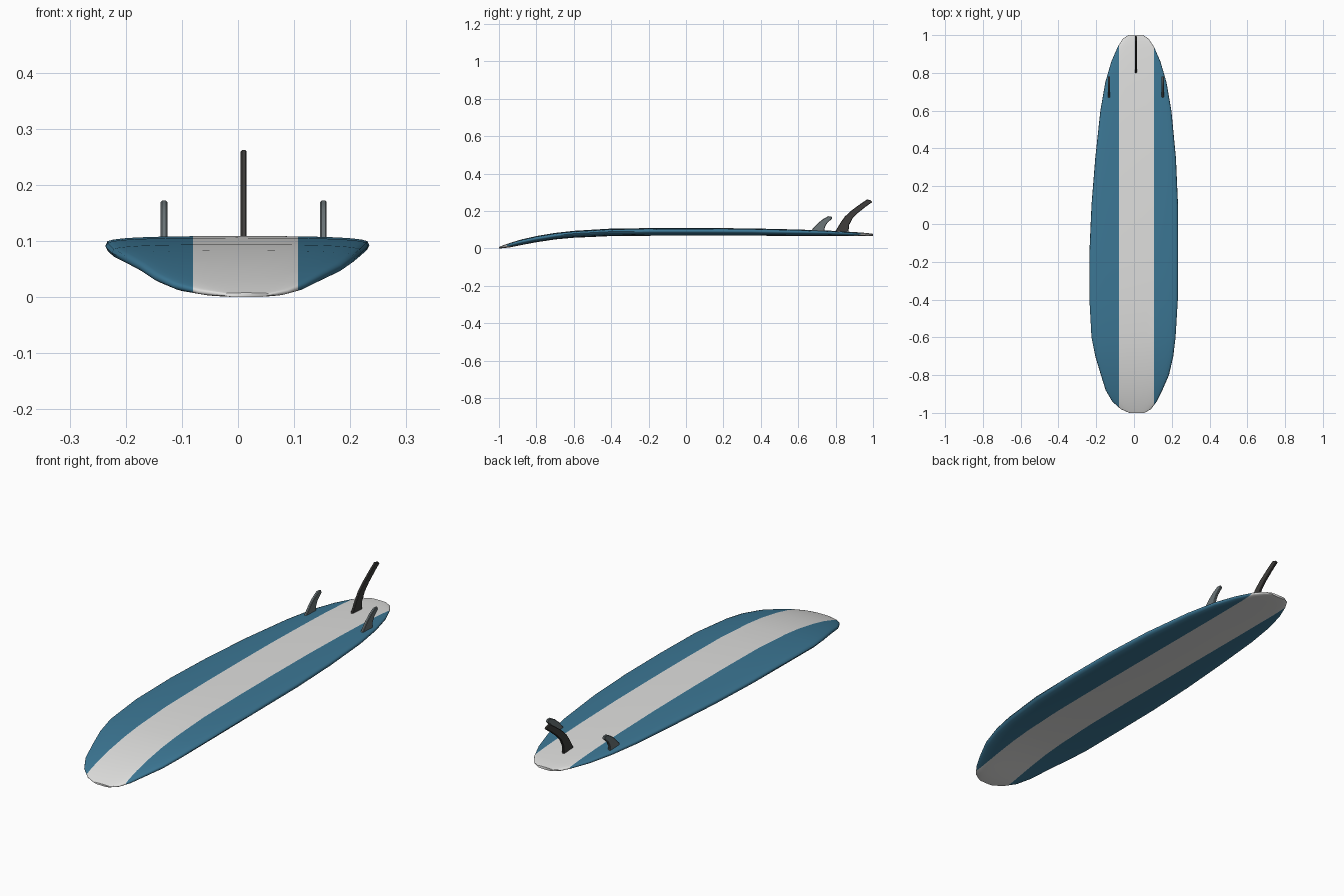
import bpy, bmesh, math

if "Cube" in bpy.data.objects:
    bpy.data.objects.remove(bpy.data.objects["Cube"])


def material(name, rgb):
    m = bpy.data.materials.new(name)
    m.diffuse_color = (*rgb, 1)
    m.use_nodes = True
    m.node_tree.nodes["Principled BSDF"].inputs["Base Color"].default_value = m.diffuse_color
    return m


blue = material("board blue", (0.045, 0.185, 0.30))
white = material("stripe white", (0.74, 0.74, 0.73))
dark = material("fin charcoal", (0.05, 0.048, 0.045))
grey = material("fin grey", (0.15, 0.18, 0.19))


def finish(name, bm, mats, angle):
    bmesh.ops.recalc_face_normals(bm, faces=bm.faces)
    me = bpy.data.meshes.new(name)
    bm.to_mesh(me)
    bm.free()
    for m in mats:
        me.materials.append(m)
    ob = bpy.data.objects.new(name, me)
    bpy.context.collection.objects.link(ob)
    bpy.ops.object.select_all(action='DESELECT')
    ob.select_set(True)
    bpy.context.view_layer.objects.active = ob
    bpy.ops.object.shade_smooth_by_angle(angle=math.radians(angle))
    return ob


# Board stations: y, left x, right x, underside z, top z
stations = [
    (-1.0, -0.025, 0.055, 0.000, 0.008),
    (-0.98, -0.07, 0.09, 0.001, 0.016),
    (-0.94, -0.115, 0.120, 0.006, 0.030),
    (-0.88, -0.150, 0.150, 0.018, 0.048),
    (-0.80, -0.175, 0.185, 0.033, 0.066),
    (-0.70, -0.205, 0.208, 0.048, 0.083),
    (-0.60, -0.225, 0.220, 0.057, 0.094),
    (-0.40, -0.236, 0.232, 0.066, 0.106),
    (-0.15, -0.236, 0.234, 0.068, 0.109),
    (0.10, -0.225, 0.233, 0.068, 0.109),
    (0.35, -0.205, 0.222, 0.068, 0.107),
    (0.60, -0.178, 0.198, 0.067, 0.101),
    (0.75, -0.152, 0.172, 0.067, 0.096),
    (0.86, -0.120, 0.140, 0.066, 0.090),
    (0.94, -0.085, 0.105, 0.066, 0.085),
    (0.98, -0.060, 0.078, 0.066, 0.081),
    (1.0, -0.030, 0.048, 0.067, 0.078),
]
N = 32
bm = bmesh.new()
rings = []
for y, xl, xr, zb, zt in stations:
    rail = zb + 0.6 * (zt - zb)
    cx, hw = (xl + xr) / 2, (xr - xl) / 2
    ring = []
    for i in range(N):
        a = 2 * math.pi * i / N
        c, s = math.cos(a), math.sin(a)
        # flat top with soft rails, more domed underside
        e = 0.5 if s >= 0 else 0.75
        h = (zt - rail) if s >= 0 else (rail - zb)
        u = math.copysign(abs(c) ** 0.75, c)
        ring.append(bm.verts.new((cx + hw * u, y, rail + math.copysign(h * abs(s) ** e, s))))
    rings.append(ring)
for a, b in zip(rings, rings[1:]):
    for i in range(N):
        j = (i + 1) % N
        bm.faces.new((a[i], a[j], b[j], b[i]))
bm.faces.new(rings[0])
bm.faces.new(rings[-1])

# Centre stripe: cut along both edges and colour the faces between
S0, S1 = -0.08, 0.107
for x in (S0, S1):
    bmesh.ops.bisect_plane(bm, geom=bm.verts[:] + bm.edges[:] + bm.faces[:],
                           plane_co=(x, 0, 0), plane_no=(1, 0, 0), dist=1e-5)
for f in bm.faces:
    f.material_index = 1 if S0 < f.calc_center_median().x < S1 else 0
finish("board", bm, [blue, white], 50)


# Fins: side outlines (y, z) extruded across x, with softened edges
def fin(name, outline, x, thick, mat):
    bm = bmesh.new()
    face = bm.faces.new([bm.verts.new((x - thick / 2, y, z)) for y, z in outline])
    ext = bmesh.ops.extrude_face_region(bm, geom=[face])
    bmesh.ops.translate(bm, vec=(thick, 0, 0),
                        verts=[v for v in ext["geom"] if isinstance(v, bmesh.types.BMVert)])
    rim = [e for e in bm.edges if abs(e.verts[0].co.x - e.verts[1].co.x) < 1e-6]
    bmesh.ops.bevel(bm, geom=rim, offset=0.0025, segments=1, affect='EDGES')
    finish(name, bm, [mat], 40)


centre = [(0.795, 0.085), (0.868, 0.082), (0.872, 0.125), (0.890, 0.160), (0.920, 0.190),
          (0.960, 0.222), (0.996, 0.248), (0.988, 0.257), (0.968, 0.262), (0.930, 0.236),
          (0.885, 0.203), (0.850, 0.171), (0.825, 0.136)]
side = [(0.663, 0.088), (0.740, 0.085), (0.742, 0.112), (0.755, 0.136), (0.782, 0.160),
        (0.778, 0.171), (0.760, 0.172), (0.730, 0.155), (0.702, 0.132), (0.680, 0.108)]
fin("centre_fin", centre, 0.010, 0.011, dark)
for label, x in (("left", -0.132), ("right", 0.152)):
    fin(label + "_side_fin", side, x, 0.012, grey)
